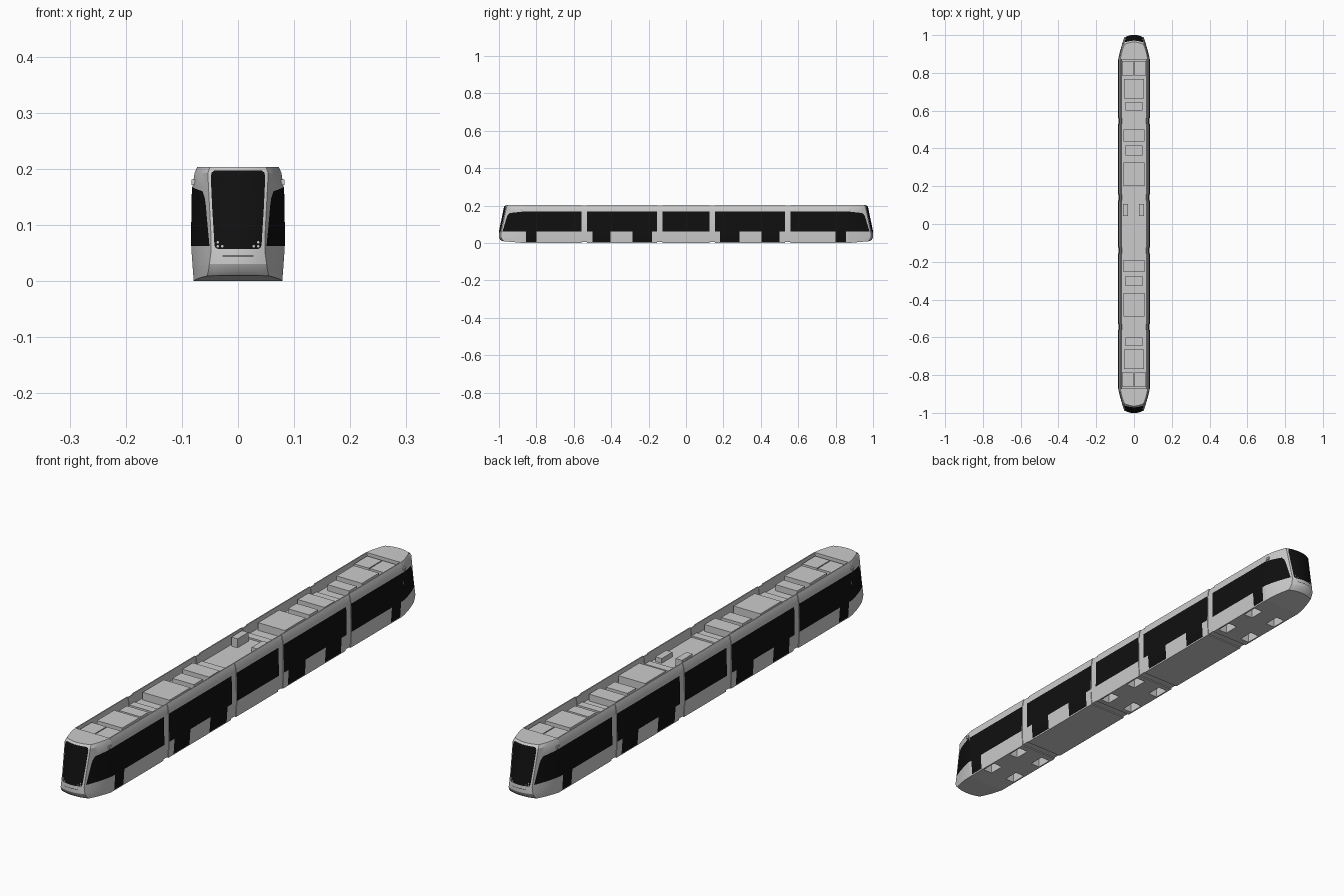
import bpy, bmesh, math
from mathutils import Vector, Matrix

if "Cube" in bpy.data.objects:
    bpy.data.objects.remove(bpy.data.objects["Cube"])

black = bpy.data.materials.new("black_glass")
black.diffuse_color = (0.005, 0.005, 0.005, 1)
black.use_nodes = True
black.node_tree.nodes["Principled BSDF"].inputs["Base Color"].default_value = black.diffuse_color
white = bpy.data.materials.new("lamp_white")
white.diffuse_color = (0.9, 0.9, 0.9, 1)
white.use_nodes = True
white.node_tree.nodes["Principled BSDF"].inputs["Base Color"].default_value = white.diffuse_color


def interp(table, z):
    for (a, va), (b, vb) in zip(table, table[1:]):
        if z <= b:
            return va + (vb - va) * max(0, (z - a) / (b - a))
    return table[-1][1]


# half width, nose position and nose half width, each against height
WIDTH = [(0, .079), (.055, .083), (.168, .081), (.192, .0775), (.203, .072)]
NOSE = [(0, .985), (.018, .994), (.03, 1.0), (.055, 1.0), (.195, .971), (.203, .963)]
FACE = [(0, .055), (.06, .047), (.195, .054), (.203, .050)]
CAB, BOW, FLOOR = .87, .012, .168


def taper(s, z, off=0):
    w, f, n = interp(WIDTH, z), interp(FACE, z), interp(NOSE, z)
    return Vector((w + (f - w) * s + .014 * s * (1 - s) + off,
                   CAB + (n - BOW - CAB) * s + off * .3 * min(1, s * 5), z))


def nose(x, z, off=0):
    return Vector((x, interp(NOSE, z) - BOW * (x / interp(FACE, z)) ** 2 + off, z))


def finish(name, bm, mat=None, smooth=True, closed=True):
    if closed:
        bmesh.ops.recalc_face_normals(bm, faces=bm.faces)
    me = bpy.data.meshes.new(name)
    bm.to_mesh(me)
    bm.free()
    ob = bpy.data.objects.new(name, me)
    bpy.context.collection.objects.link(ob)
    if mat:
        me.materials.append(mat)
    if smooth:
        bpy.ops.object.select_all(action='DESELECT')
        ob.select_set(True)
        bpy.context.view_layer.objects.active = ob
        bpy.ops.object.shade_smooth_by_angle(angle=math.radians(25))
    return ob


def sheet(name, rows, out, sx=1, sy=1, mat=black):
    """Grid of points turned into a skin facing the out direction."""
    bm = bmesh.new()
    vs = [[bm.verts.new((p[0] * sx, p[1] * sy, p[2])) for p in r] for r in rows]
    for a, b in zip(vs, vs[1:]):
        for i in range(len(a) - 1):
            bm.faces.new((a[i], a[i + 1], b[i + 1], b[i]))
    bm.normal_update()
    o = Vector((out[0] * sx, out[1] * sy, out[2]))
    bmesh.ops.reverse_faces(bm, faces=[f for f in bm.faces if f.normal.dot(o) < 0])
    return finish(name, bm, mat, closed=False)


def box(name, x0, x1, y0, y1, z0, z1, mat=None):
    bm = bmesh.new()
    m = Matrix.Translation(((x0 + x1) / 2, (y0 + y1) / 2, (z0 + z1) / 2))
    m = m @ Matrix.Diagonal((abs(x1 - x0), abs(y1 - y0), abs(z1 - z0), 1))
    bmesh.ops.create_cube(bm, size=1, matrix=m)
    return finish(name, bm, mat, smooth=False)


def module(name, y0, y1, sc=1, floor=FLOOR, base=0, top=.203):
    """Straight car body with a roof well between two side walls."""
    half = [(.079, base), (.083, .055), (.081, .168), (.0775, .192), (.073, top),
            (.069, top), (.065, floor)]
    pts = [(x * sc, z) for x, z in half] + [(-x * sc, z) for x, z in reversed(half)]
    bm = bmesh.new()
    f = bm.faces.new([bm.verts.new((x, y0, z)) for x, z in pts])
    r = bmesh.ops.extrude_face_region(bm, geom=[f])
    bmesh.ops.translate(bm, vec=(0, y1 - y0, 0),
                        verts=[v for v in r['geom'] if isinstance(v, bmesh.types.BMVert)])
    return finish(name, bm)


def cut_wheel_wells(ob, yc):
    bm = bmesh.new()
    for sx in (-1, 1):
        for dy in (-.075, .075):
            m = Matrix.Translation((sx * .054, yc + dy, 0)) @ Matrix.Diagonal((.038, .06, .08, 1))
            bmesh.ops.create_cube(bm, size=1, matrix=m)
    cutter = finish("wheel_well_cutter", bm, smooth=False)
    cutter.hide_render = True
    mod = ob.modifiers.new("wells", 'BOOLEAN')
    mod.operation, mod.object, mod.solver = 'DIFFERENCE', cutter, 'EXACT'
    bpy.context.view_layer.objects.active = ob
    bpy.ops.object.modifier_apply(modifier=mod.name)
    bpy.data.objects.remove(cutter)


def cab(name, sy):
    zs = [0, .018, .03, .055, .09, .13, .168, .192, .203]
    bm = bmesh.new()
    rows = []
    for z in zs:
        f = interp(FACE, z)
        half = [taper(i / 6, z) for i in range(7)] + [nose(f * t, z) for t in (.75, .5, .25)]
        pts = half + [nose(0, z)] + [Vector((-p.x, p.y, p.z)) for p in reversed(half)]
        if z == 0:      # underside rises toward the nose
            for p in pts:
                p.z = .010 * (p.y - CAB) / .115
        rows.append([bm.verts.new((p.x, p.y * sy, p.z)) for p in pts])
    n = len(rows[0])
    for a, b in zip(rows, rows[1:]):
        for i in range(n):     # wraps round to close the back
            j = (i + 1) % n
            bm.faces.new((a[i], a[j], b[j], b[i]))
    for r in (rows[0], rows[-1]):
        for i in range(n // 2 - 1):
            bm.faces.new((r[i], r[i + 1], r[n - 2 - i], r[n - 1 - i]))
        m = n // 2
        bm.faces.new((r[m - 1], r[m], r[m + 1]))
    finish(name, bm)


# car bodies and bellows joints
cut_wheel_wells(module("centre_body", -.125, .125), 0)
for sy, tag in ((-1, "front"), (1, "back")):
    lo, hi = sorted((.56 * sy, CAB * sy))
    cut_wheel_wells(module(tag + "_end_body", lo, hi), .69 * sy)
    module(tag + "_middle_body", *sorted((.155 * sy, .53 * sy)))
    for y in (.14, .545):
        module(tag + "_bellows", y * sy - .015, y * sy + .015, .975, .174, .004, .201)
    cab(tag + "_cab", sy)

# side glazing, doors and cab side windows
def side_panel(name, y0, y1, zs, sx, sy):
    sheet(name, [[(interp(WIDTH, z) + .001, y, z) for y in (y0, y1)] for z in zs], (1, 0, 0), sx, sy)

for sx in (-1, 1):
    side_panel("centre_window_band", -.125, .125, (.062, .168), sx, 1)
    for sy in (-1, 1):
        for y0, y1 in ((.56, CAB), (.155, .53)):
            side_panel("window_band", y0, y1, (.062, .168), sx, sy)
        for y0, y1 in ((.8, .855), (.405, .5), (.183, .285)):
            side_panel("door", y0, y1, (.004, .055, .062), sx, sy)
        rows = []
        for j in range(9):
            v = j / 8
            end = .95 - .10 * v - .10 * max(0, v - .85) / .15
            rows.append([taper(i / 8 * end, .062 + v * (.106 - .008 * i / 8), .0012)
                         for i in range(9)])
        sheet("cab_side_window", rows, (1, 0, 0), sx, sy)
        # rear view camera
        box("side_camera", sx * .076, sx * .083, sy * .875, sy * .887, .171, .181)

# windscreens, lamps and bumper slots
SCREEN = [(.057, .036), (.059, .040), (.064, .042), (.09, .0435), (.13, .046),
          (.185, .0485), (.193, .047), (.197, .042)]
for sy in (-1, 1):
    sheet("windscreen", [[nose(h * i / 6, z, .0015) for i in range(-6, 7)] for z, h in SCREEN],
          (0, 1, 0), 1, sy)
    for sx in (-1, 1):
        for x, z in ((.036, .069), (.036, .062), (.028, .062)):
            bm = bmesh.new()
            p = nose(x, z, .002)
            m = Matrix.Translation((sx * x, sy * p.y, z)) @ Matrix.Rotation(math.pi / 2, 4, 'X')
            bmesh.ops.create_cone(bm, cap_ends=True, segments=12, radius1=.0022,
                                  radius2=.0022, depth=.002, matrix=m)
            finish("headlamp", bm, white)
    sheet("bumper_slot", [[nose(.028 * i / 6, z, .0008) for i in range(-6, 7)]
                          for z in (.0435, .045)], (0, 1, 0), 1, sy)

# roof equipment
for sy in (-1, 1):
    for x0, x1 in ((-.063, -.002), (.002, .063)):
        box("roof_cooler", x0, x1, *sorted((.785 * sy, .863 * sy)), FLOOR, .194)
    box("roof_aircon", -.053, .053, *sorted((.665 * sy, .768 * sy)), FLOOR, .197)
    box("roof_small_case", -.045, .045, *sorted((.6 * sy, .647 * sy)), FLOOR, .191)
for shift in (0, -.69):
    box("roof_case", -.056, .056, .437 + shift, .5 + shift, FLOOR, .194)
    box("roof_small_case", -.045, .045, .362 + shift, .415 + shift, FLOOR, .191)
    box("roof_aircon", -.056, .056, .2 + shift, .325 + shift, FLOOR, .197)
box("roof_tall_case", -.058, -.032, .043, .107, FLOOR, .202)
box("roof_low_case", .027, .053, .043, .107, FLOOR, .186)
